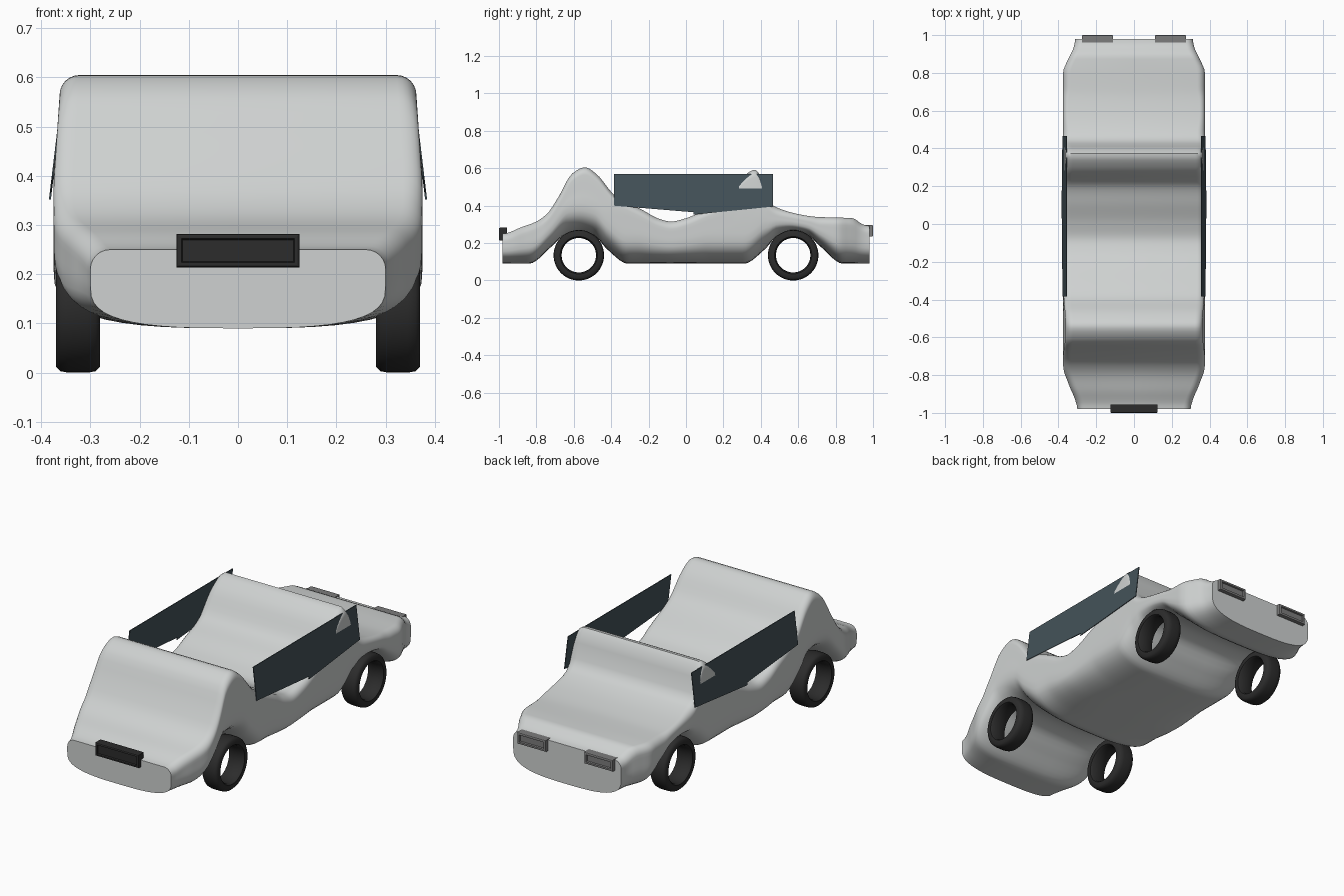
import bpy, bmesh, math
from mathutils import Vector

cube = bpy.data.objects.get("Cube")
if cube:
    bpy.data.objects.remove(cube, do_unlink=True)


def material(name, rgb):
    m = bpy.data.materials.new(name)
    m.use_nodes = True
    m.diffuse_color = (*rgb, 1)
    m.node_tree.nodes["Principled BSDF"].inputs["Base Color"].default_value = (*rgb, 1)
    return m


PAINT = material("light grey paint", (0.62, 0.64, 0.635))
GLASS = material("dark glass", (0.058, 0.084, 0.1))
RUBBER = material("black rubber", (0.025, 0.025, 0.025))
LAMP = material("grey lamp", (0.2, 0.2, 0.2))


def finish(name, bm, mat, angle=None):
    bmesh.ops.recalc_face_normals(bm, faces=bm.faces)
    mesh = bpy.data.meshes.new(name)
    bm.to_mesh(mesh)
    bm.free()
    mesh.materials.append(mat)
    obj = bpy.data.objects.new(name, mesh)
    bpy.context.collection.objects.link(obj)
    if angle:
        bpy.ops.object.select_all(action='DESELECT')
        obj.select_set(True)
        bpy.context.view_layer.objects.active = obj
        bpy.ops.object.shade_smooth_by_angle(angle=math.radians(angle))
    return obj


def loft(bm, rings, close):
    loops = [[bm.verts.new(p) for p in r] for r in rings]
    pairs = list(zip(loops, loops[1:])) + ([(loops[-1], loops[0])] if close else [])
    for a, b in pairs:
        for i in range(len(a)):
            j = (i + 1) % len(a)
            bm.faces.new((a[i], a[j], b[j], b[i]))
    if not close:
        bm.faces.new(loops[0])
        bm.faces.new(loops[-1])


def curve_at(pts, y):
    """Smooth curve through points, flat at local peaks so it never overshoots."""
    def slope(i):
        if i in (0, len(pts) - 1):
            return 0
        (a, b), (c, d), (e, f) = pts[i - 1:i + 2]
        l, r = (d - b) / (c - a), (f - d) / (e - c)
        return 0 if l * r <= 0 else 2 * l * r / (l + r)
    y = min(max(y, pts[0][0]), pts[-1][0])
    i = max(k for k in range(len(pts) - 1) if pts[k][0] <= y)
    (y0, v0), (y1, v1) = pts[i], pts[i + 1]
    h = y1 - y0
    t = (y - y0) / h
    return (v0 * (1 + 2 * t) * (1 - t) ** 2 + v1 * t * t * (3 - 2 * t)
            + h * (slope(i) * t * (1 - t) ** 2 - slope(i + 1) * t * t * (1 - t)))


# Body: top line, underside with wheel arches, and plan width along the length
TOP = [(-.98, .25), (-.88, .285), (-.8, .315), (-.74, .36), (-.68, .45), (-.61, .57),
       (-.54, .605), (-.48, .57), (-.38, .455), (-.22, .37), (-.15, .332), (-.08, .315),
       (0, .333), (.1, .375), (.2, .42), (.3, .55), (.37, .592), (.4, .555), (.43, .44),
       (.47, .398), (.6, .355), (.7, .34), (.89, .333), (.945, .3), (.98, .292)]
ARCH = [(.31, .09), (.42, .165), (.49, .238), (.57, .255), (.65, .24), (.72, .18), (.84, .09), (.98, .09)]
UNDER = [(-y, z) for y, z in reversed(ARCH)] + ARCH
WIDTH = [(-.98, .3), (-.93, .312), (-.85, .345), (-.75, .375), (.8, .375), (.88, .345),
         (.94, .318), (.98, .312)]


def section(y):
    top, low, w = (curve_at(c, y) for c in (TOP, UNDER, WIDTH))
    mid = low + min(.16, .55 * (top - low))
    r = min(.04, .6 * (top - mid))
    half = []
    for k in range(13):                      # rounded belly
        a = k / 12 * math.pi / 2
        half.append((w * math.sin(a) ** (2 / 3), mid - (mid - low) * math.cos(a) ** (2 / 3)))
    lean = lambda z: w - .068 * max(0, z - .38)
    for k in range(1, 5):                    # side wall leaning inward
        z = mid + (top - r - mid) * k / 4
        half.append((lean(z), z))
    for k in range(1, 7):                    # rounded shoulder
        a = k / 6 * math.pi / 2
        half.append((lean(top - r) - r + r * math.cos(a), top - r + r * math.sin(a)))
    half.append((0, top))
    left = [(-x, z) for x, z in reversed(half[1:-1])]
    return [(x, y, z) for x, z in half + left]


bm = bmesh.new()
loft(bm, [section(-.98 + 1.96 * i / 110) for i in range(111)], False)
finish("body", bm, PAINT, 50)


# Tyres: open rings swept around the axle
def tyre(name, x, y):
    profile = [(-.045, .1), (-.045, .123), (-.036, .132), (-.02, .135), (.02, .135), (.036, .132),
               (.045, .123), (.045, .1), (.036, .094), (0, .092), (-.036, .094)]
    rings = []
    for i in range(48):
        a = i / 48 * math.tau
        rings.append([(x + d, y + r * math.cos(a), .135 + r * math.sin(a)) for d, r in profile])
    b = bmesh.new()
    loft(b, rings, True)
    finish(name, b, RUBBER, 50)


# Side windows: thin leaning panes
def pane(name, side, outline):
    b = bmesh.new()
    rings = []
    for t in (-.002, .002):
        rings.append([(side * (.380 - .12 * (z - .37) + t), y, z) for y, z in outline])
    loft(b, rings, False)
    finish(name, b, GLASS)


for side, label in ((1, "left"), (-1, "right")):
    tyre(f"front_{label}_tyre", side * .325, -.573)
    tyre(f"rear_{label}_tyre", side * .325, .573)
    pane(f"front_{label}_window", side, [(-.385, .57), (.04, .57), (.04, .365), (-.385, .4)])
    pane(f"rear_{label}_window", side, [(.04, .57), (.465, .57), (.465, .395), (.04, .352)])


# Grille and tail lamps: framed boxes with a recessed outer face
def framed_box(name, centre, size, facing, mat, border):
    b = bmesh.new()
    bmesh.ops.create_cube(b, size=1)
    for v in b.verts:
        v.co = Vector(centre) + Vector([c * s for c, s in zip(v.co, size)])
    b.normal_update()
    outer = [f for f in b.faces if f.normal.y * facing > .9]
    bmesh.ops.bevel(b, geom=list(outer[0].edges), offset=.005, segments=2, affect='EDGES', profile=.5)
    b.normal_update()
    outer = max(b.faces, key=lambda f: f.normal.y * facing * f.calc_area())
    bmesh.ops.inset_region(b, faces=[outer], thickness=border)
    bmesh.ops.inset_region(b, faces=[outer], thickness=.003, depth=-.008)
    finish(name, b, mat)


framed_box("grille", (0, -.978, .248), (.25, .044, .068), -1, RUBBER, .007)
for side, label in ((1, "left"), (-1, "right")):
    framed_box(f"{label}_tail_lamp", (side * .193, .98, .266), (.165, .04, .06), 1, LAMP, .01)
